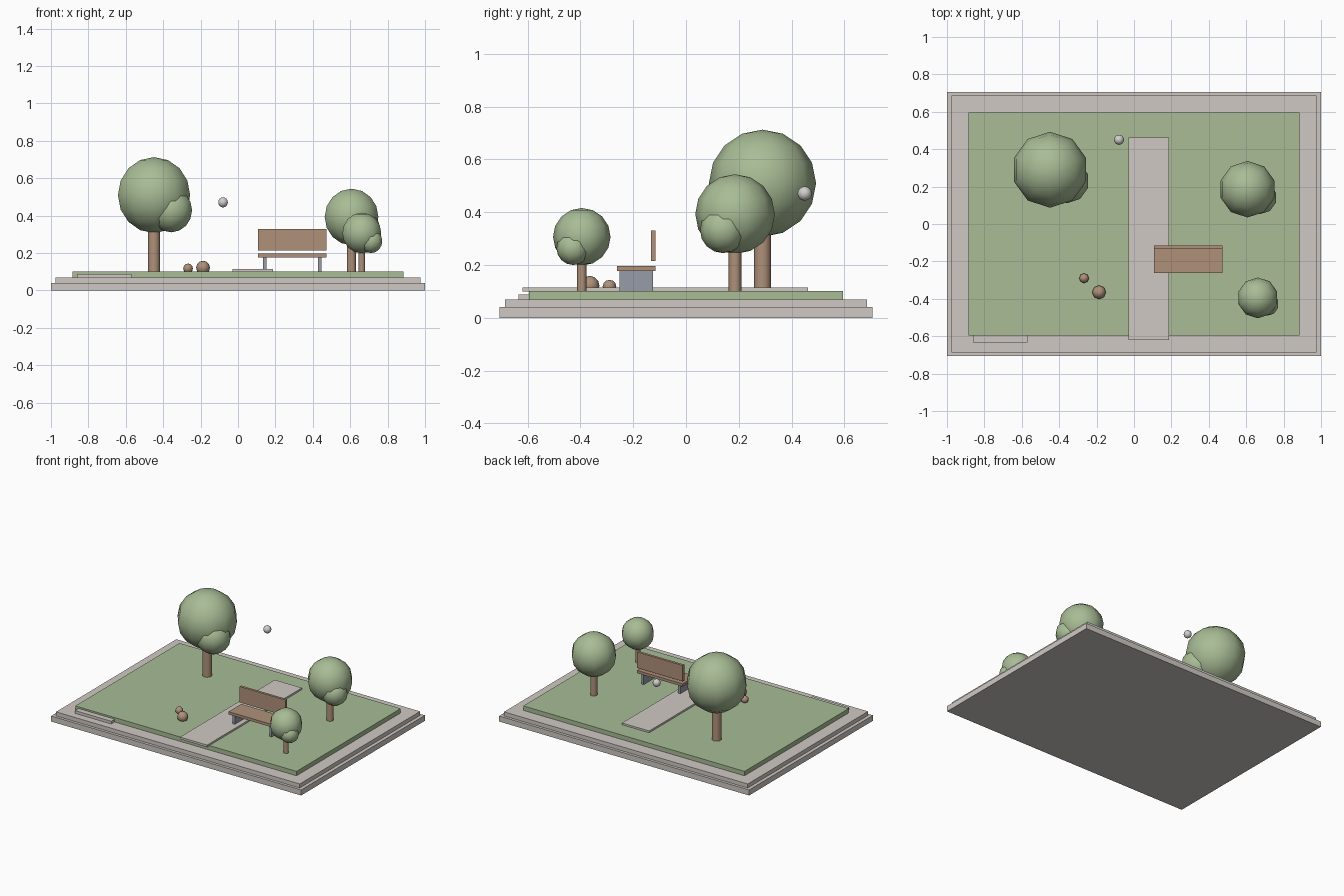
import bpy
from math import radians

if "Cube" in bpy.data.objects:
    bpy.data.objects.remove(bpy.data.objects["Cube"])


def material(name, rgb):
    def lin(c):
        c /= 255
        return c / 12.92 if c <= 0.04045 else ((c + 0.055) / 1.055) ** 2.4
    m = bpy.data.materials.new(name)
    m.diffuse_color = (*[lin(c) for c in rgb], 1)
    m.use_nodes = True
    m.node_tree.nodes["Principled BSDF"].inputs["Base Color"].default_value = m.diffuse_color
    return m


STONE = material("stone", (207, 201, 196))
GREEN = material("leaf_green", (168, 188, 149))
BROWN = material("wood_brown", (175, 145, 122))
STEEL = material("steel_grey", (150, 156, 168))
PALE = material("pale_grey", (210, 207, 205))


def finish(name, mat):
    ob = bpy.context.object
    ob.name = name
    ob.data.materials.append(mat)
    return ob


def box(name, mat, x, y, z):
    """Box from (min, max) ranges on each axis."""
    bpy.ops.mesh.primitive_cube_add(size=1, location=[(a + b) / 2 for a, b in (x, y, z)])
    ob = finish(name, mat)
    ob.scale = [b - a for a, b in (x, y, z)]
    bpy.ops.object.transform_apply(location=False, rotation=False, scale=True)
    return ob


def ball(name, mat, centre, r, segments, rings):
    """Smooth low-resolution sphere with a vertex on the x axis."""
    bpy.ops.mesh.primitive_uv_sphere_add(segments=segments, ring_count=rings,
                                         radius=r, location=centre)
    ob = finish(name, mat)
    bpy.ops.object.shade_smooth()
    return ob


def tree(name, x, y, z, r):
    # trunk
    top = z - 0.5 * r
    bpy.ops.mesh.primitive_cylinder_add(vertices=10, radius=0.16 * r, depth=top - 0.1,
                                        location=(x, y, (top + 0.1) / 2))
    finish(name + "_trunk", BROWN)
    bpy.ops.object.shade_smooth_by_angle(angle=radians(40))
    # main crown and a smaller clump low on the front right
    ball(name + "_crown", GREEN, (x, y, z), r, 10, 8)
    ball(name + "_clump", GREEN, (x + 0.45 * r, y - 0.3 * r, z - 0.4 * r), 0.58 * r, 10, 8)


# stepped plinth and lawn
box("plinth_base", STONE, (-1, 1), (-0.707, 0.707), (0, 0.04))
box("plinth_step", STONE, (-0.975, 0.975), (-0.687, 0.687), (0.04, 0.069))
box("lawn", GREEN, (-0.885, 0.885), (-0.595, 0.595), (0.069, 0.101))

# path and small front plaque
box("path", STONE, (-0.03, 0.187), (-0.62, 0.463), (0.099, 0.114))
box("plaque", STONE, (-0.86, -0.57), (-0.634, -0.585), (0.069, 0.089))

# trees
tree("large_tree", -0.449, 0.29, 0.51, 0.203)
tree("medium_tree", 0.607, 0.186, 0.393, 0.151)
tree("small_tree", 0.662, -0.395, 0.307, 0.109)

# bench
box("bench_seat", BROWN, (0.107, 0.473), (-0.261, -0.115), (0.177, 0.197))
box("bench_back", BROWN, (0.107, 0.473), (-0.133, -0.115), (0.215, 0.33))
for side, x in (("left", 0.134), ("right", 0.428)):
    box("bench_leg_" + side, STEEL, (x, x + 0.018), (-0.252, -0.126), (0.1, 0.178))

# boulders and floating globe
ball("small_boulder", BROWN, (-0.267, -0.29, 0.118), 0.026, 8, 6)
ball("large_boulder", BROWN, (-0.187, -0.365, 0.122), 0.037, 8, 6)
ball("globe", PALE, (-0.08, 0.45, 0.471), 0.027, 10, 8)
